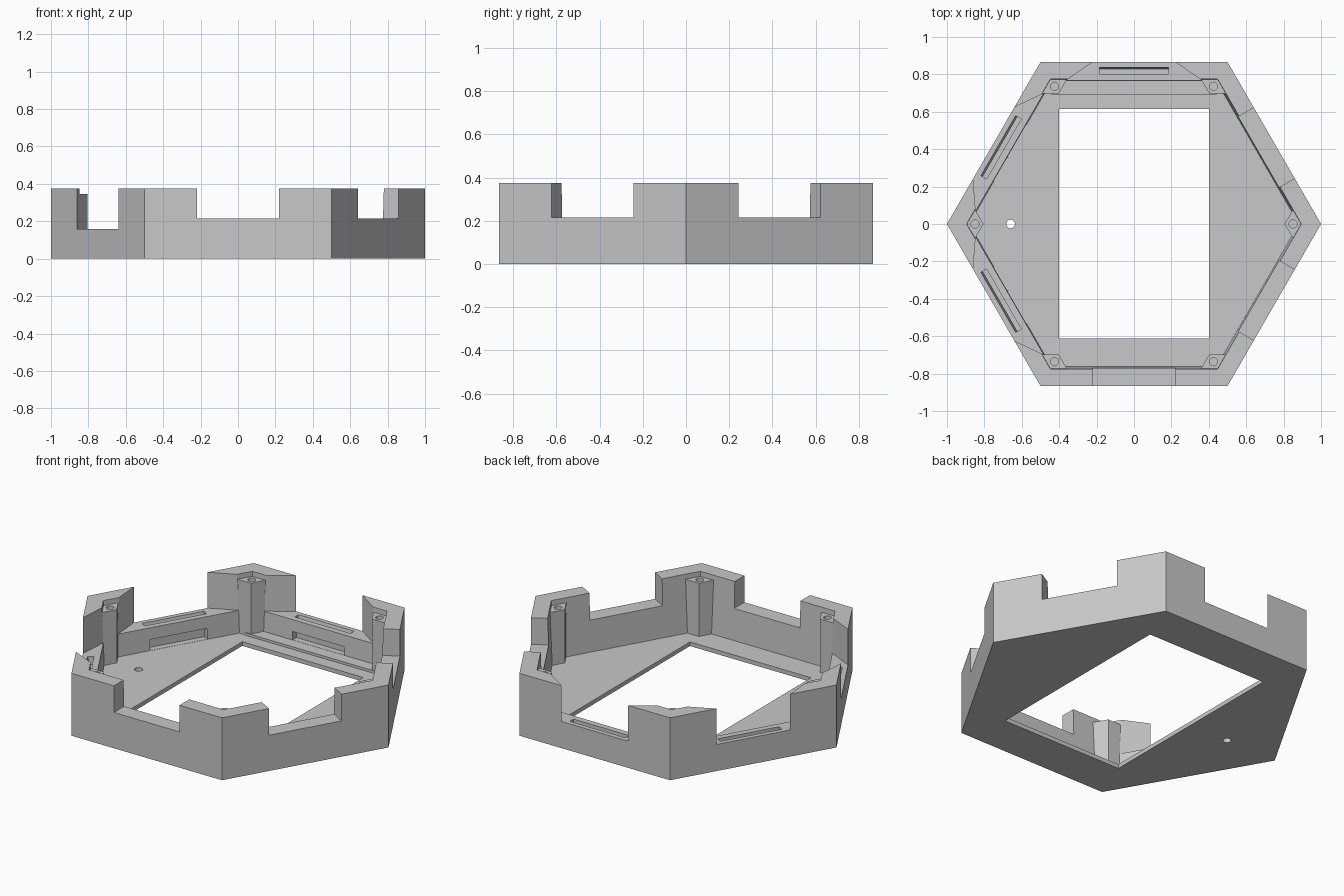
import bpy, bmesh
from math import radians, sin, cos, pi
from mathutils import Matrix

cube = bpy.data.objects.get("Cube")
if cube:
    bpy.data.objects.remove(cube, do_unlink=True)

APOTHEM = 0.866
RIM, POST_TOP, FLOOR = 0.375, 0.345, 0.025
INNER = 0.775          # apothem of the inner wall at the rim

mat = bpy.data.materials.new("light grey plastic")
mat.use_nodes = True
grey = (0.58, 0.58, 0.58, 1)
mat.diffuse_color = grey
mat.node_tree.nodes["Principled BSDF"].inputs["Base Color"].default_value = grey


def prism(name, low, z0, z1, high=None, turn=0):
    """Closed prism between two outlines, turned about z."""
    bm = bmesh.new()
    a = [bm.verts.new((x, y, z0)) for x, y in low]
    b = [bm.verts.new((x, y, z1)) for x, y in (high or low)]
    bm.faces.new(a[::-1])
    bm.faces.new(b)
    for i in range(len(a)):
        j = (i + 1) % len(a)
        bm.faces.new((a[i], a[j], b[j], b[i]))
    bmesh.ops.recalc_face_normals(bm, faces=bm.faces)
    bm.transform(Matrix.Rotation(radians(turn), 4, "Z"))
    me = bpy.data.meshes.new(name)
    bm.to_mesh(me)
    bm.free()
    ob = bpy.data.objects.new(name, me)
    bpy.context.collection.objects.link(ob)
    me.materials.append(mat)
    return ob


def ring(r, n, cx=0, cy=0):
    return [(cx + r * cos(2 * pi * i / n), cy + r * sin(2 * pi * i / n)) for i in range(n)]


def rect(x, y0, y1):
    return [(-x, y0), (x, y0), (x, y1), (-x, y1)]


def combine(target, tool, operation="DIFFERENCE"):
    """Apply a boolean to the target and remove the tool."""
    mod = target.modifiers.new("shape", "BOOLEAN")
    mod.operation, mod.object, mod.solver = operation, tool, "EXACT"
    bpy.context.view_layer.update()
    deps = bpy.context.evaluated_depsgraph_get()
    me = bpy.data.meshes.new_from_object(target.evaluated_get(deps))
    target.modifiers.clear()
    target.data = me
    bpy.data.objects.remove(tool, do_unlink=True)


# Hexagonal tray with slightly tapered inner walls
hexa = 2 / 3 ** 0.5
tray = prism("hexagonal_tray", ring(1, 6), 0, RIM)
combine(tray, prism("cavity", ring((INNER - 0.012) * hexa, 6), FLOOR, RIM + 0.1,
                    ring((INNER + 0.003) * hexa, 6)))

# Large floor opening and small cable hole
combine(tray, prism("opening", rect(0.402, -0.612, 0.615), -0.1, 0.1))
combine(tray, prism("cable_hole", ring(0.023, 24, -0.66), -0.1, 0.1))

# Low shelf along the back
combine(tray, prism("shelf", rect(0.44, 0.692, 0.79), 0.01, 0.04), "UNION")

# Straight notches on the front and right sides (outlines face +y, then turn)
for turn in (180, 240, 300):
    combine(tray, prism("notch", rect(0.218, 0.7, 0.95), 0.215, 0.5, turn=turn))

# Flared notches, tapered slots and wall recesses on the back and left sides
flare = [(-0.375, 0.76), (0.375, 0.76), (0.171, 0.9), (-0.171, 0.9)]
for turn in (0, 60, 120):
    combine(tray, prism("flared_notch", flare, 0.16, 0.5, turn=turn))
    combine(tray, prism("slot", rect(0.185, 0.803, 0.828), 0.11, 0.17,
                        rect(0.185, 0.803, 0.84), turn=turn))
    base = 0.041 if turn == 0 else 0.026
    combine(tray, prism("recess", rect(0.172, 0.72, 0.80), base, 0.09, turn=turn))

# Corner screw posts
for k in range(6):
    inner, outer = 0.805, 0.9
    mid, half = (inner + outer) / 2, (outer - inner) * 3 ** 0.5 / 2
    diamond = [(inner, 0), (mid, -half), (outer, 0), (mid, half)]
    combine(tray, prism("post", diamond, 0.01, POST_TOP, turn=60 * k), "UNION")
    combine(tray, prism("screw_hole", ring(0.022, 20, 0.85), 0.2, 0.36, turn=60 * k))

for poly in tray.data.polygons:
    poly.use_smooth = False
